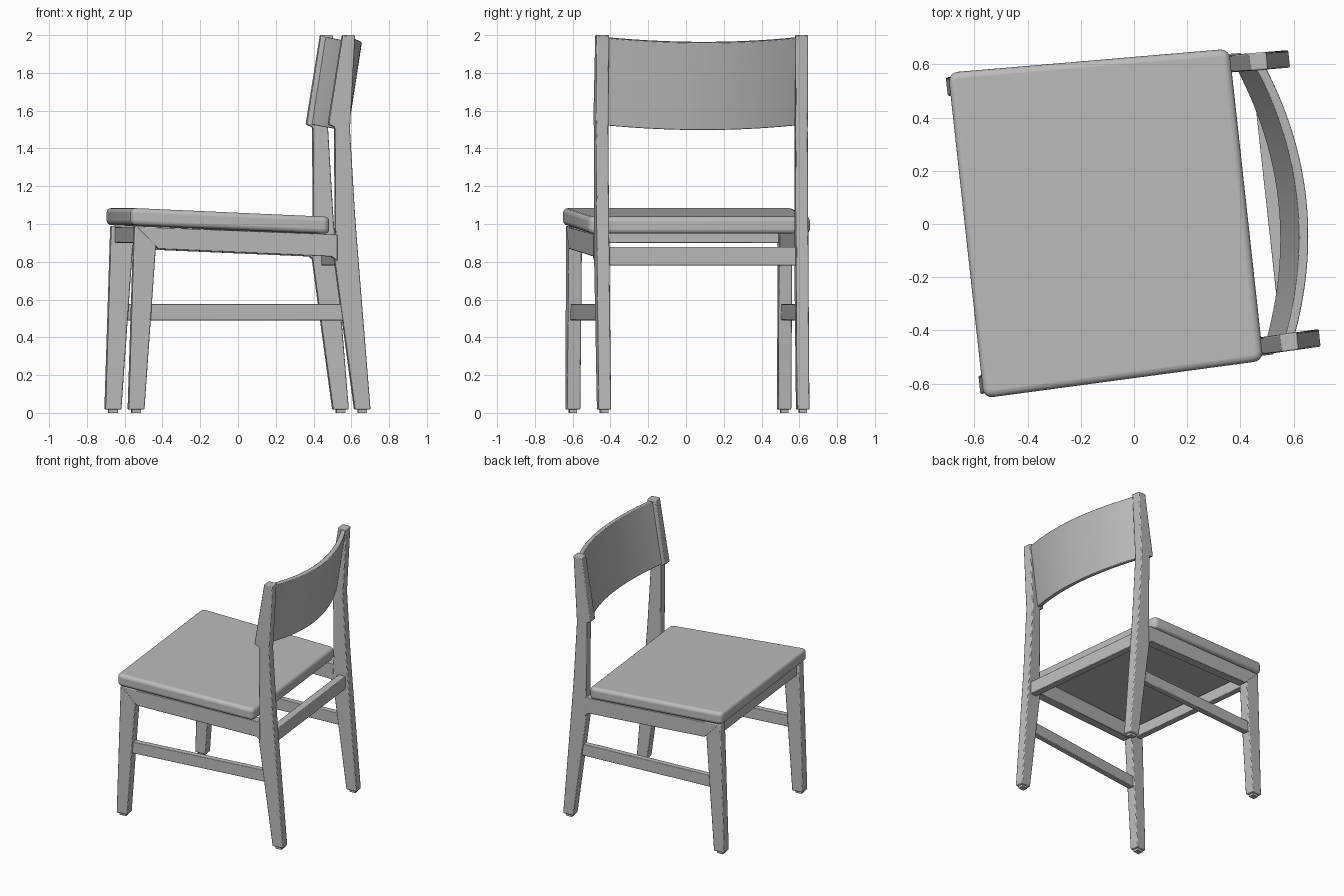
import bpy, bmesh, math
from mathutils import Matrix, Vector

if "Cube" in bpy.data.objects:
    bpy.data.objects.remove(bpy.data.objects["Cube"])

# chair is turned slightly about z; local u = front to back, v = across
M = Matrix.Rotation(math.radians(6.25), 4, 'Z') @ Matrix.Translation((0, 0.026, 0))

grey = bpy.data.materials.new("grey paint")
grey.diffuse_color = (0.5, 0.5, 0.5, 1)
grey.use_nodes = True
grey.node_tree.nodes["Principled BSDF"].inputs["Base Color"].default_value = grey.diffuse_color


def finish(name, bm, bevel=0.006, segments=2):
    bmesh.ops.recalc_face_normals(bm, faces=bm.faces[:])
    bm.transform(M)
    mesh = bpy.data.meshes.new(name)
    bm.to_mesh(mesh)
    bm.free()
    mesh.materials.append(grey)
    ob = bpy.data.objects.new(name, mesh)
    bpy.context.collection.objects.link(ob)
    if bevel:
        m = ob.modifiers.new("bevel", 'BEVEL')
        m.width, m.segments = bevel, segments
        m.limit_method, m.angle_limit = 'ANGLE', math.radians(50)
    bpy.context.view_layer.objects.active = ob
    ob.select_set(True)
    bpy.ops.object.shade_smooth_by_angle(angle=math.radians(35))
    ob.select_set(False)
    return ob


def side_line(u):
    # the sides converge towards the back
    return 0.546 - 0.028 * u


def side_part(name, profile, inner, outer, bevel=0.006):
    # (u, z) profile given thickness around the side line, on both sides
    for s, label in ((-1, "right"), (1, "left")):
        bm = bmesh.new()
        a, b = [[bm.verts.new((u, s * (side_line(u) + w), z)) for u, z in profile]
                for w in (inner, outer)]
        bm.faces.new(a)
        bm.faces.new(b[::-1])
        n = len(profile)
        for i in range(n):
            j = (i + 1) % n
            bm.faces.new((a[i], b[i], b[j], a[j]))
        finish(name + "_" + label, bm, bevel)


def cross_bar(name, u0, u1, z0, z1, half):
    bm = bmesh.new()
    bmesh.ops.create_cube(bm, size=1)
    for v in bm.verts:
        v.co = Vector((u0 if v.co.x < 0 else u1, half * 2 * v.co.y,
                       z0 if v.co.z < 0 else z1))
    finish(name, bm, 0.004)


# seat: tapered, sloping, rounded slab
bm = bmesh.new()
bmesh.ops.create_cube(bm, size=1)
for v in bm.verts:
    front, top = v.co.x < 0, v.co.z > 0
    v.co = Vector((-0.633 if front else 0.428,
                   math.copysign(0.616 if front else 0.590, v.co.y),
                   (1.085 if front else 1.038) - (0 if top else 0.09)))
corners = [e for e in bm.edges if abs(e.verts[0].co.z - e.verts[1].co.z) > 0.08]
bmesh.ops.bevel(bm, geom=corners, offset=0.035, segments=5, profile=0.5, affect='EDGES')
finish("seat", bm, 0.024, 4)

# legs
side_part("back_leg", [(0.565, 0.018), (0.648, 0.018), (0.578, 0.88), (0.565, 1.05),
                       (0.538, 1.5), (0.565, 2.0), (0.500, 2.0), (0.424, 1.527),
                       (0.458, 1.513), (0.462, 1.0), (0.456, 0.82)], -0.033, 0.033)
side_part("front_leg", [(-0.644, 0.018), (-0.560, 0.018), (-0.500, 0.865),
                        (-0.485, 0.985), (-0.613, 0.99)], -0.035, 0.035)

# foot pads
side_part("back_foot", [(0.583, 0), (0.631, 0), (0.631, 0.03), (0.583, 0.03)],
          -0.02, 0.02, 0)
side_part("front_foot", [(-0.626, 0), (-0.578, 0), (-0.578, 0.03), (-0.626, 0.03)],
          -0.02, 0.02, 0)

# rails under the seat, with a slanted front end against the leg
side_part("side_rail", [(-0.600, 0.985), (-0.485, 0.868), (0.44, 0.828),
                        (0.47, 0.805), (0.47, 0.945)], -0.03, 0.037, 0.004)
cross_bar("front_rail", -0.594, -0.545, 0.90, 0.985, 0.545)

# stretchers
side_part("side_stretcher", [(-0.57, 0.49), (0.54, 0.49), (0.54, 0.577),
                             (-0.57, 0.577)], -0.022, 0.022, 0.004)
cross_bar("back_stretcher", 0.503, 0.558, 0.78, 0.878, 0.51)

# curved, leaning backrest
bm = bmesh.new()
N, half, thick = 28, 0.51, 0.035
rows = []
for i in range(N + 1):
    v = -half + 2 * half * i / N
    d = 0.1 * (1 - (v / half) ** 2)
    rows.append([bm.verts.new((u + d, v, z - 0.25 * d)) for u, z in
                 ((0.448, 1.527), (0.448 + thick, 1.522),
                  (0.520 + thick, 1.985), (0.520, 1.99))])
for p, q in zip(rows, rows[1:]):
    for k in range(4):
        bm.faces.new((p[k], q[k], q[(k + 1) % 4], p[(k + 1) % 4]))
bm.faces.new(rows[0])
bm.faces.new(rows[-1][::-1])
finish("backrest", bm, 0.004)
